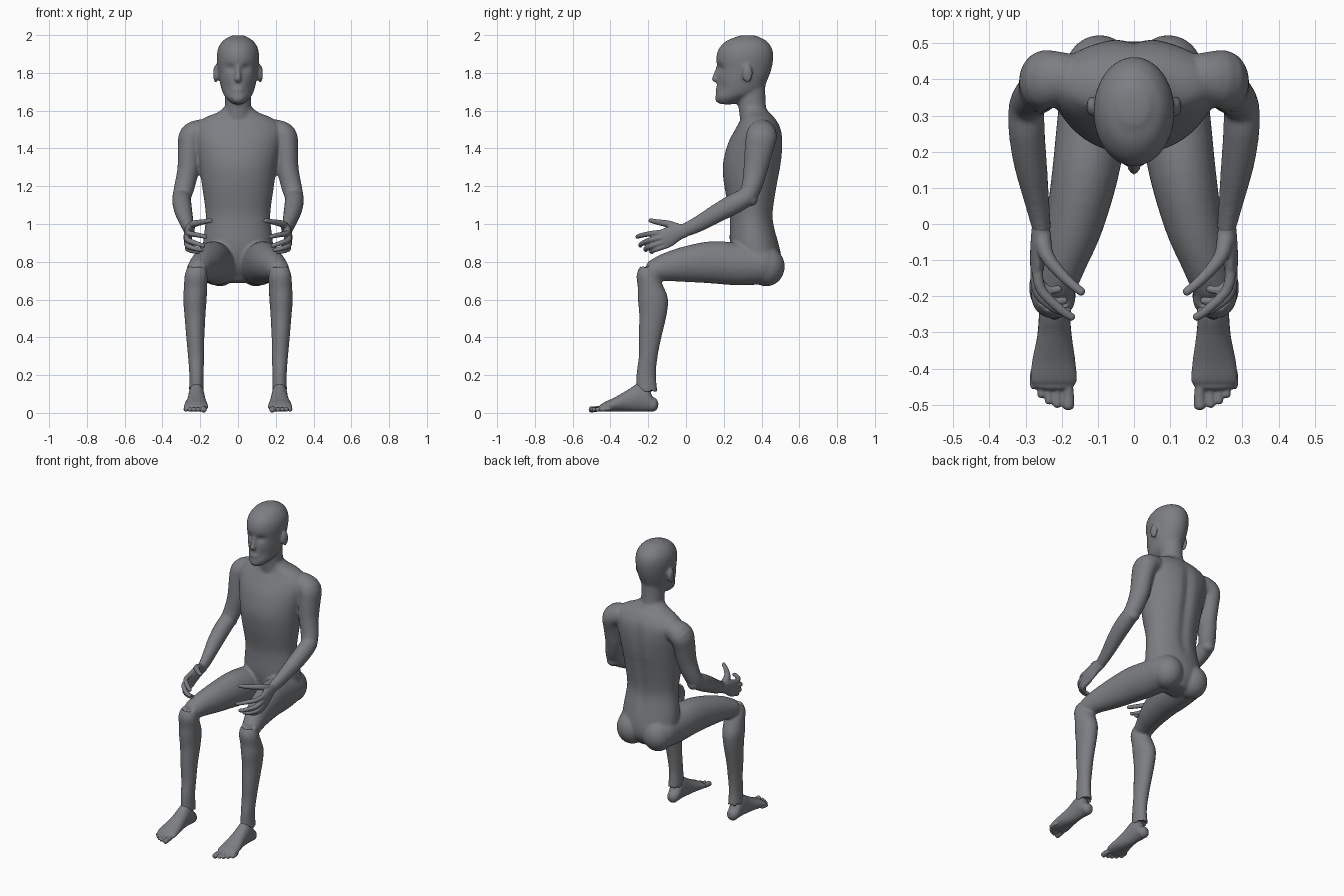
import bpy, bmesh, math
from mathutils import Vector, Matrix

skin = bpy.data.materials.new("grey_skin")
skin.diffuse_color = (0.2, 0.21, 0.225, 1)


def spline(pts, steps=4):
    """Catmull-Rom through rows of (x, y, z, half_width, half_depth)."""
    p = [pts[0]] + list(pts) + [pts[-1]]
    out = []
    for i in range(1, len(p) - 2):
        for k in range(steps):
            t = k / steps
            out.append([0.5 * (2 * b + (c - a) * t + (2 * a - 5 * b + 4 * c - d) * t * t
                               + (3 * b - a - 3 * c + d) * t ** 3)
                        for a, b, c, d in zip(*p[i - 1:i + 3])])
    return out + [list(pts[-1])]


def tube(bm, pts, side=1, axis=None, cap=0.8, n=28):
    """Loft ellipses along a path, with rounded ends; side=-1 mirrors it."""
    rows = spline(pts)
    cen = [Vector(r[:3]) for r in rows]
    last = len(rows) - 1
    rings = []
    for i, r in enumerate(rows):
        t = Vector(axis) if axis else (cen[min(i + 1, last)] - cen[max(i - 1, 0)]).normalized()
        u = (Vector((1, 0, 0)) - t * t.x).normalized()
        w = t.cross(u)
        ends = [(0, 1)]
        if i in (0, last):
            e = [(cap * min(r[3:]) * math.sin(a), math.cos(a)) for a in (1.4, 1.05, 0.7, 0.35)]
            ends = [(-o, s) for o, s in e] + ends if i == 0 else ends + e[::-1]
        for off, sc in ends:
            ring = []
            for k in range(n):
                a = math.tau * k / n
                v = cen[i] + t * off + u * (r[3] * sc * math.cos(a)) + w * (r[4] * sc * math.sin(a))
                ring.append(bm.verts.new((v.x * side, v.y, v.z)))
            rings.append(ring)
    for p, q in zip(rings, rings[1:]):
        for k in range(n):
            bm.faces.new((p[k], p[(k + 1) % n], q[(k + 1) % n], q[k]))
    bm.faces.new(rings[0])
    bm.faces.new(rings[-1])


def ball(bm, c, r, side=1):
    m = Matrix.Translation((c[0] * side, c[1], c[2])) @ Matrix.Diagonal((*r, 1))
    bmesh.ops.create_uvsphere(bm, u_segments=24, v_segments=16, radius=1, matrix=m)


def dent(bm, c, r, push):
    """Soft push of the vertices near a point."""
    for v in bm.verts:
        d = sum(((a - b) / s) ** 2 for a, b, s in zip(v.co, c, r))
        v.co += Vector(push) * math.exp(-d)


def finish(bm, name, voxel, smooth):
    bmesh.ops.recalc_face_normals(bm, faces=bm.faces)
    me = bpy.data.meshes.new(name)
    bm.to_mesh(me)
    bm.free()
    me.materials.append(skin)
    ob = bpy.data.objects.new(name, me)
    bpy.context.collection.objects.link(ob)
    m = ob.modifiers.new("blend", 'REMESH')
    m.mode, m.voxel_size, m.use_smooth_shade = 'VOXEL', voxel, True
    m = ob.modifiers.new("soften", 'SMOOTH')
    m.factor, m.iterations = 0.5, smooth


UP = (0, 0, 1)

# Head: rows of z, front y, back y, half width
body = bmesh.new()
head = [(1.64, .17, .27, .035), (1.665, .155, .33, .062), (1.70, .16, .40, .083),
        (1.76, .165, .43, .098), (1.82, .165, .452, .106), (1.88, .16, .462, .112),
        (1.93, .175, .455, .105), (1.97, .215, .425, .08), (1.99, .265, .385, .048)]
tube(body, [(0, (f + b) / 2, z, w, (b - f) / 2) for z, f, b, w in head], axis=UP, cap=.2, n=48)
for s in (1, -1):
    dent(body, (s * .042, .17, 1.825), (.026, .05, .018), (0, .018, 0))
    dent(body, (s * .06, .19, 1.72), (.025, .06, .03), (0, .008, 0))
    ball(body, (.118, .325, 1.795), (.014, .028, .048), s)
# Nose, lips and chin
tube(body, [(0, .175, 1.84, .01, .012), (0, .162, 1.80, .012, .014), (0, .153, 1.765, .018, .018)])
ball(body, (0, .168, 1.708), (.03, .013, .014))
ball(body, (0, .178, 1.662), (.032, .024, .022))
# Neck
tube(body, [(0, .375, 1.52, .09, .085), (0, .352, 1.61, .07, .073), (0, .34, 1.75, .07, .08)], axis=UP)

# Torso: rows of z, front y, back y, half width
trunk = bmesh.new()
torso = [(.71, .31, .47, .12), (.76, .27, .50, .165), (.82, .245, .505, .185), (.90, .232, .49, .185),
         (1.0, .232, .468, .173), (1.07, .228, .465, .172), (1.2, .203, .485, .19),
         (1.31, .195, .506, .205), (1.42, .22, .515, .225), (1.50, .26, .505, .235),
         (1.555, .29, .475, .19), (1.59, .295, .44, .11), (1.62, .285, .42, .07)]
tube(trunk, [(0, (f + b) / 2, z, w, (b - f) / 2) for z, f, b, w in torso], axis=UP, cap=.3, n=56)
# Spine groove
for i in range(6):
    dent(trunk, (0, .50, 1.0 + i * .09), (.03, .06, .07), (0, -.012, 0))
tmp = bpy.data.meshes.new("torso_tmp")
trunk.to_mesh(tmp)
trunk.free()
body.from_mesh(tmp)
bpy.data.meshes.remove(tmp)

# Arms and legs
arm = [(.19, .405, 1.49, .065, .07), (.245, .40, 1.465, .068, .082), (.258, .385, 1.39, .06, .075),
       (.264, .368, 1.29, .057, .064), (.283, .348, 1.20, .054, .054), (.297, .32, 1.145, .05, .05),
       (.297, .26, 1.11, .05, .054), (.287, .17, 1.06, .046, .05), (.268, .06, .997, .034, .042),
       (.256, -.01, .966, .026, .036)]
thigh = [(.10, .40, .785, .10, .105), (.115, .28, .787, .098, .112), (.135, .14, .797, .092, .112),
         (.165, 0, .787, .08, .095), (.195, -.10, .772, .066, .076), (.215, -.165, .755, .058, .06)]
calf = [(.22, -.203, .78, .045, .038), (.222, -.205, .73, .06, .057), (.225, -.185, .66, .062, .07),
        (.228, -.175, .60, .062, .08), (.228, -.175, .52, .056, .073), (.226, -.19, .40, .048, .06),
        (.222, -.20, .30, .043, .05), (.22, -.211, .20, .038, .052), (.22, -.207, .10, .04, .058)]
for s in (1, -1):
    tube(body, arm, s)
    tube(body, thigh, s)
    tube(body, calf, s, axis=UP)
    ball(body, (.295, .345, 1.13), (.04, .035, .035), s)       # elbow
    ball(body, (.095, .425, .775), (.095, .098, .105), s)      # buttock
finish(body, "body", 0.008, 6)

# Hands
fingers = [
    [(.268, -.11, .957), (.258, -.18, .95), (.205, -.235, .94), (.172, -.258, .932)],
    [(.272, -.11, .932), (.266, -.19, .915), (.215, -.235, .895), (.182, -.242, .885)],
    [(.270, -.11, .907), (.267, -.18, .885), (.228, -.212, .870), (.192, -.212, .862)],
    [(.266, -.10, .887), (.265, -.155, .868), (.238, -.182, .857), (.208, -.180, .852)]]
thumb = [(.255, -.03, .972), (.24, -.09, .998), (.19, -.15, 1.01), (.145, -.188, 1.018)]
palm = [(.256, 0, .967, .026, .035), (.262, -.05, .953, .024, .044),
        (.267, -.10, .928, .021, .053), (.268, -.13, .916, .017, .049)]
# Feet
foot = [(.22, -.175, .045, .036, .038), (.22, -.21, .075, .041, .068), (.22, -.25, .083, .043, .075),
        (.22, -.31, .064, .048, .057), (.222, -.38, .044, .06, .037), (.222, -.43, .032, .064, .026),
        (.222, -.445, .027, .058, .02)]
toes = [(.182, -.502, .017), (.212, -.499, .0125), (.235, -.49, .012), (.256, -.472, .012), (.276, -.448, .012)]
for s, label in ((1, "left"), (-1, "right")):
    hand = bmesh.new()
    tube(hand, palm, s, n=20)
    for f in fingers:
        tube(hand, [(*p, r, r) for p, r in zip(f, (.0155, .0145, .013, .011))], s, n=12)
    tube(hand, [(*p, r, r) for p, r in zip(thumb, (.026, .02, .015, .012))], s, n=12)
    finish(hand, label + "_hand", 0.004, 3)

    sole = bmesh.new()
    tube(sole, foot, s, axis=(0, -1, 0), n=24)
    for x, y, r in toes:
        tube(sole, [(x * .7 + .066, -.40, .03, r, r), (x, y + .04, .022, r * .9, r * .9),
                    (x, y, .018, r, r)], s, n=12)
    finish(sole, label + "_foot", 0.004, 3)
